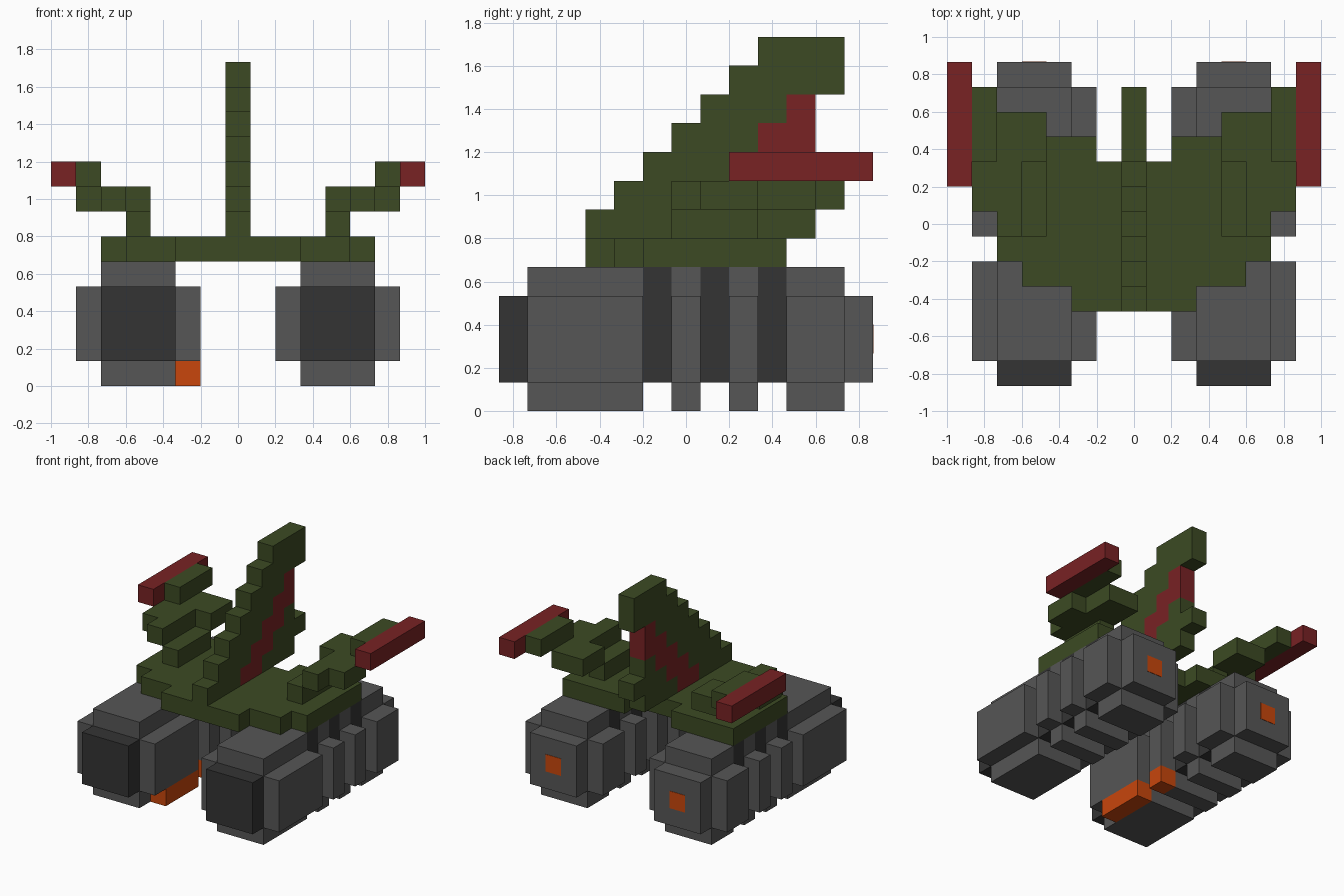
import bpy, bmesh

if "Cube" in bpy.data.objects:
    bpy.data.objects.remove(bpy.data.objects["Cube"])

U = 2 / 15  # one block of the model


def material(name, rgb):
    lin = [((c / 255 + 0.055) / 1.055) ** 2.4 for c in rgb]
    m = bpy.data.materials.new(name)
    m.diffuse_color = (*lin, 1)
    m.use_nodes = True
    m.node_tree.nodes["Principled BSDF"].inputs["Base Color"].default_value = m.diffuse_color
    return m


GREEN = material("olive green", (60, 74, 35))
GREY = material("mid grey", (86, 86, 86))
DARK = material("dark grey", (52, 52, 52))
RED = material("dark red", (120, 34, 36))
ORANGE = material("orange", (200, 70, 12))


def finish(name, bm, mat, mirrored):
    bmesh.ops.recalc_face_normals(bm, faces=bm.faces)
    me = bpy.data.meshes.new(name)
    bm.to_mesh(me)
    bm.free()
    me.materials.append(mat)
    ob = bpy.data.objects.new(name, me)
    bpy.context.collection.objects.link(ob)
    if mirrored:
        ob.modifiers.new("mirror", 'MIRROR').use_mirror_merge = False
    return ob


def extrude(name, mat, profile, axis, lo, hi, mirrored=False):
    """Prism from a 2D profile in block units, along axis 'y' or 'z'."""
    bm = bmesh.new()
    pts = [(a, lo, b) if axis == 'y' else (a, b, lo) for a, b in profile]
    face = bm.faces.new([bm.verts.new([c * U for c in p]) for p in pts])
    new = bmesh.ops.extrude_face_region(bm, geom=[face])["geom"]
    d = (hi - lo) * U
    bmesh.ops.translate(bm, vec=(0, d, 0) if axis == 'y' else (0, 0, d),
                        verts=[v for v in new if isinstance(v, bmesh.types.BMVert)])
    return finish(name, bm, mat, mirrored)


def boxes(name, mat, spans, mirrored=False):
    """Boxes given as (x0, x1, y0, y1, z0, z1) in block units."""
    bm = bmesh.new()
    for x0, x1, y0, y1, z0, z1 in spans:
        for v in bmesh.ops.create_cube(bm, size=1)["verts"]:
            v.co = ((x1 if v.co.x > 0 else x0) * U,
                    (y1 if v.co.y > 0 else y0) * U,
                    (z1 if v.co.z > 0 else z0) * U)
    return finish(name, bm, mat, mirrored)


# Engines: notched rings with dark gaps between them
ring = [(2.5, 0), (5.5, 0), (5.5, 1), (6.5, 1), (6.5, 4), (5.5, 4),
        (5.5, 5), (2.5, 5), (2.5, 4), (1.5, 4), (1.5, 1), (2.5, 1)]
for i, (y0, y1) in enumerate([(-5.5, -1.5), (-0.5, 0.5), (1.5, 2.5), (3.5, 5.5)]):
    extrude(f"engine_ring_{i + 1}", GREY, ring, 'y', y0, y1, True)
boxes("engine_core", DARK, [(2.5, 5.5, y, y + 1, 1, 5) for y in (-1.5, 0.5, 2.5)], True)
boxes("engine_intake", DARK, [(2.5, 5.5, -6.5, -5.5, 1, 4)], True)
boxes("engine_rear_cap", GREY, [(2.5, 5.5, 5.5, 6.5, 1, 4)], True)
boxes("exhaust_light", ORANGE, [(3.5, 4.5, 6.48, 6.52, 2, 3)], True)

# Orange strip under the left engine only
boxes("belly_strip", ORANGE, [(-2.5, -1.5, -4.5, -1.5, 0, 1),
                              (-2.5, -1.5, -0.5, 0.5, 0, 1)])

# Deck joining the engines
half = [(2.5, -3.5), (2.5, -2.5), (4.5, -2.5), (4.5, -1.5), (5.5, -1.5),
        (5.5, 3.5), (1.5, 3.5), (1.5, 2.5)]
extrude("deck", GREEN, half + [(-x, y) for x, y in reversed(half)], 'z', 5, 6)

# Stepped wings with red tip rails
boxes("wing", GREEN, [(3.5, 4.5, -0.5, 2.5, 6, 7),
                      (3.5, 4.5, 2.5, 4.5, 7, 8),
                      (4.5, 5.5, -0.5, 4.5, 7, 8),
                      (5.5, 6.5, 0.5, 2.5, 7, 8),
                      (5.5, 6.5, 2.5, 5.5, 8, 9)], True)
boxes("wing_tip_rail", RED, [(6.5, 7.5, 1.5, 6.5, 8, 9)], True)

# Raked centre fin: each row steps back one block, with a red diagonal band
ends = [4.5, 5.5, 4.5, 4.5, 4.5, 5.5, 5.5]
green, red = [], []
for i, end in enumerate(ends):
    z, front = 6 + i, i - 3.5
    if i > 4:
        green.append((-0.5, 0.5, front, end, z, z + 1))
        continue
    band = front + 3
    band_end = min(band + 2, end)
    green.append((-0.5, 0.5, front, band, z, z + 1))
    red.append((-0.5, 0.5, band, band_end, z, z + 1))
    if band_end < end:
        green.append((-0.5, 0.5, band_end, end, z, z + 1))
boxes("fin", GREEN, green)
boxes("fin_band", RED, red)
